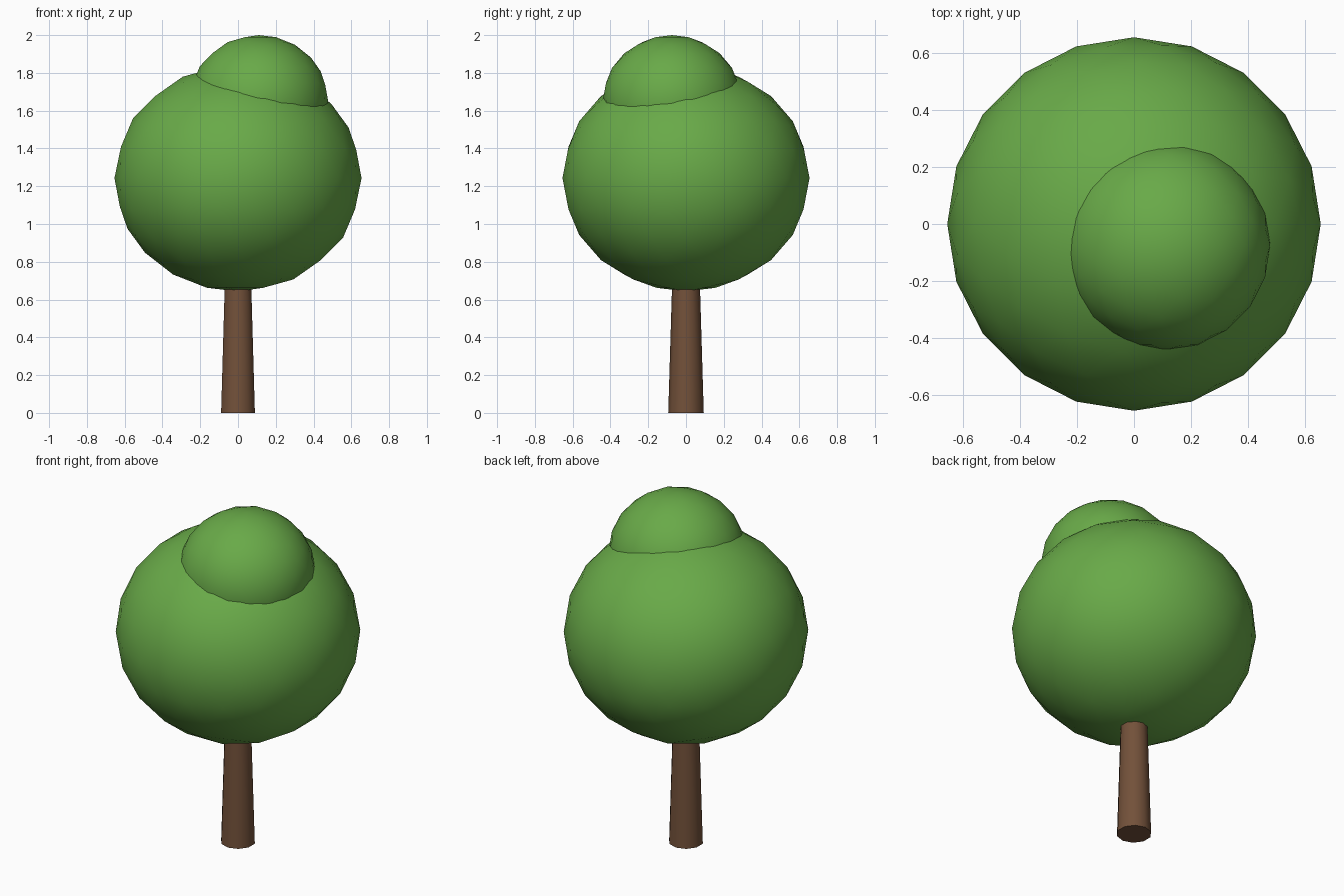
import bpy
import math

if "Cube" in bpy.data.objects:
    bpy.data.objects.remove(bpy.data.objects["Cube"])


def material(name, color):
    m = bpy.data.materials.new(name)
    m.diffuse_color = (*color, 1.0)
    m.use_nodes = True
    m.node_tree.nodes["Principled BSDF"].inputs["Base Color"].default_value = m.diffuse_color
    return m


LEAF = material("leaf green", (0.14, 0.40, 0.065))
BARK = material("bark brown", (0.17, 0.082, 0.042))


def finish(name, mat, angle):
    ob = bpy.context.object
    ob.name = name
    ob.data.materials.append(mat)
    bpy.ops.object.shade_smooth_by_angle(angle=math.radians(angle))
    return ob


def foliage(name, center, radius, height):
    # slightly flattened leaf ball
    bpy.ops.mesh.primitive_ico_sphere_add(subdivisions=3, radius=1, location=center)
    bpy.context.object.scale = (radius, radius, height)
    bpy.ops.object.transform_apply(location=False, rotation=False, scale=True)
    return finish(name, LEAF, 60)


# tapered ten-sided trunk, its top hidden in the crown
TRUNK_HEIGHT = 0.80
bpy.ops.mesh.primitive_cone_add(vertices=10, radius1=0.094, radius2=0.07,
                                depth=TRUNK_HEIGHT,
                                location=(0, 0, TRUNK_HEIGHT / 2))
finish("trunk", BARK, 60)

# main crown and the smaller tuft on top
foliage("crown", (0, 0, 1.243), 0.654, 0.60)
foliage("top_tuft", (0.11, -0.074, 1.652), 0.367, 0.348)
